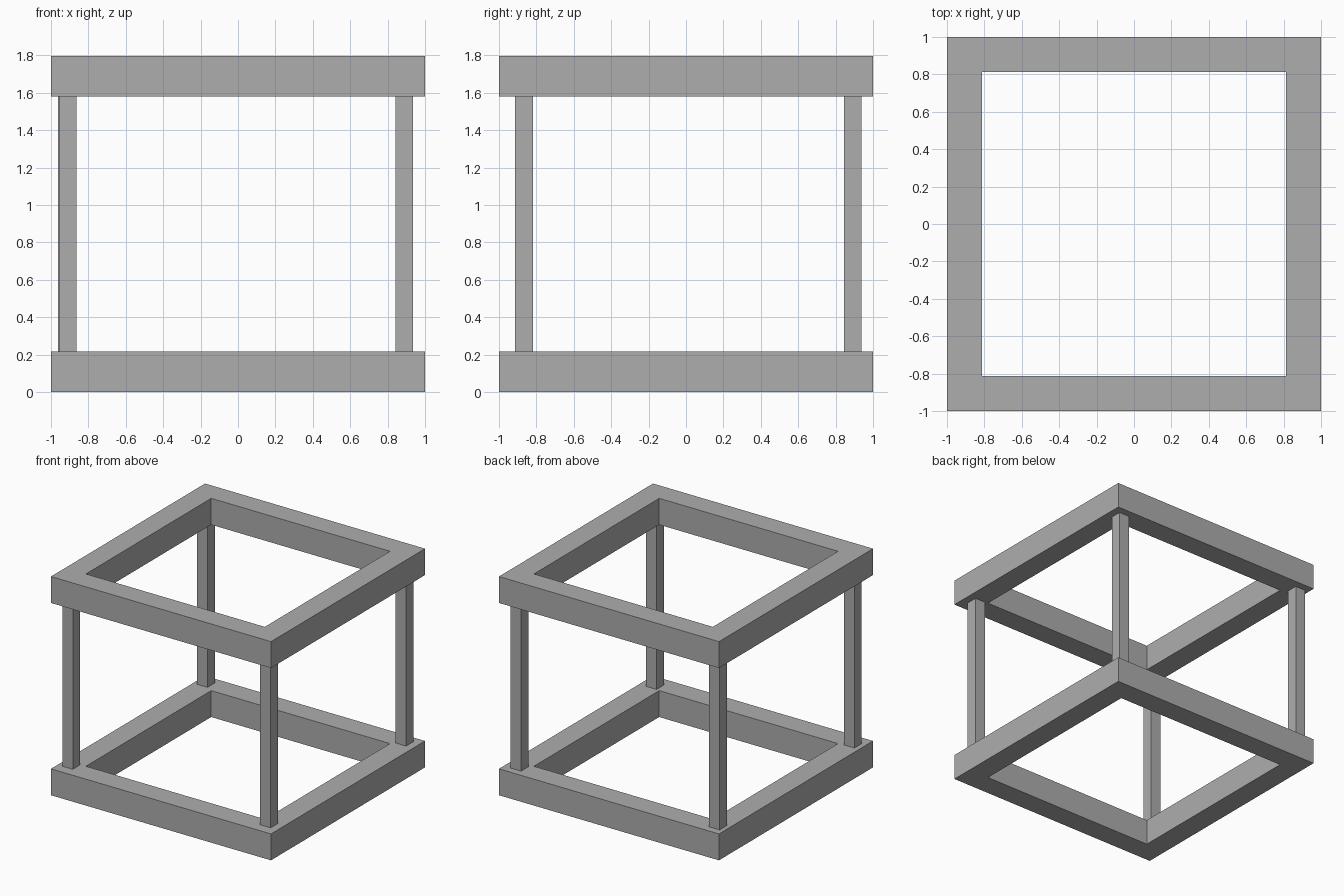
import bpy, bmesh

if "Cube" in bpy.data.objects:
    bpy.data.objects.remove(bpy.data.objects["Cube"])

OUTER, INNER = 1.0, 0.813      # half widths of the square frames
BEAM, TOP = 0.217, 1.797       # frame height, overall height
POST = 0.095                   # post thickness

# Dark grey finish shared by all parts
grey = bpy.data.materials.new("dark_grey")
grey.diffuse_color = (0.42, 0.42, 0.42, 1)
grey.use_nodes = True
grey.node_tree.nodes["Principled BSDF"].inputs["Base Color"].default_value = grey.diffuse_color


def add_object(name, bm):
    bmesh.ops.recalc_face_normals(bm, faces=bm.faces)
    mesh = bpy.data.meshes.new(name)
    bm.to_mesh(mesh)
    bm.free()
    mesh.materials.append(grey)
    obj = bpy.data.objects.new(name, mesh)
    bpy.context.collection.objects.link(obj)
    return obj


def square_frame(name, z0, z1):
    bm = bmesh.new()
    corners = [(-1, -1), (1, -1), (1, 1), (-1, 1)]
    # rectangular cross-section swept round the four corners
    section = [(OUTER, z0), (OUTER, z1), (INNER, z1), (INNER, z0)]
    rings = [[bm.verts.new((cx * r, cy * r, z)) for r, z in section]
             for cx, cy in corners]
    for i in range(4):
        a, b = rings[i], rings[(i + 1) % 4]
        for j in range(4):
            k = (j + 1) % 4
            bm.faces.new((a[j], b[j], b[k], a[k]))
    return add_object(name, bm)


def post(name, x, y):
    bm = bmesh.new()
    bmesh.ops.create_cube(bm, size=1)
    bmesh.ops.scale(bm, vec=(POST, POST, TOP - 2 * BEAM), verts=bm.verts)
    bmesh.ops.translate(bm, vec=(x, y, TOP / 2), verts=bm.verts)
    return add_object(name, bm)


# Top and bottom frames
square_frame("bottom_frame", 0, BEAM)
square_frame("top_frame", TOP - BEAM, TOP)

# Corner posts, slightly uneven in placement
for name, x, y in [("front_left_post", -0.910, -0.866),
                   ("front_right_post", 0.889, -0.866),
                   ("back_left_post", -0.916, 0.892),
                   ("back_right_post", 0.889, 0.892)]:
    post(name, x, y)
